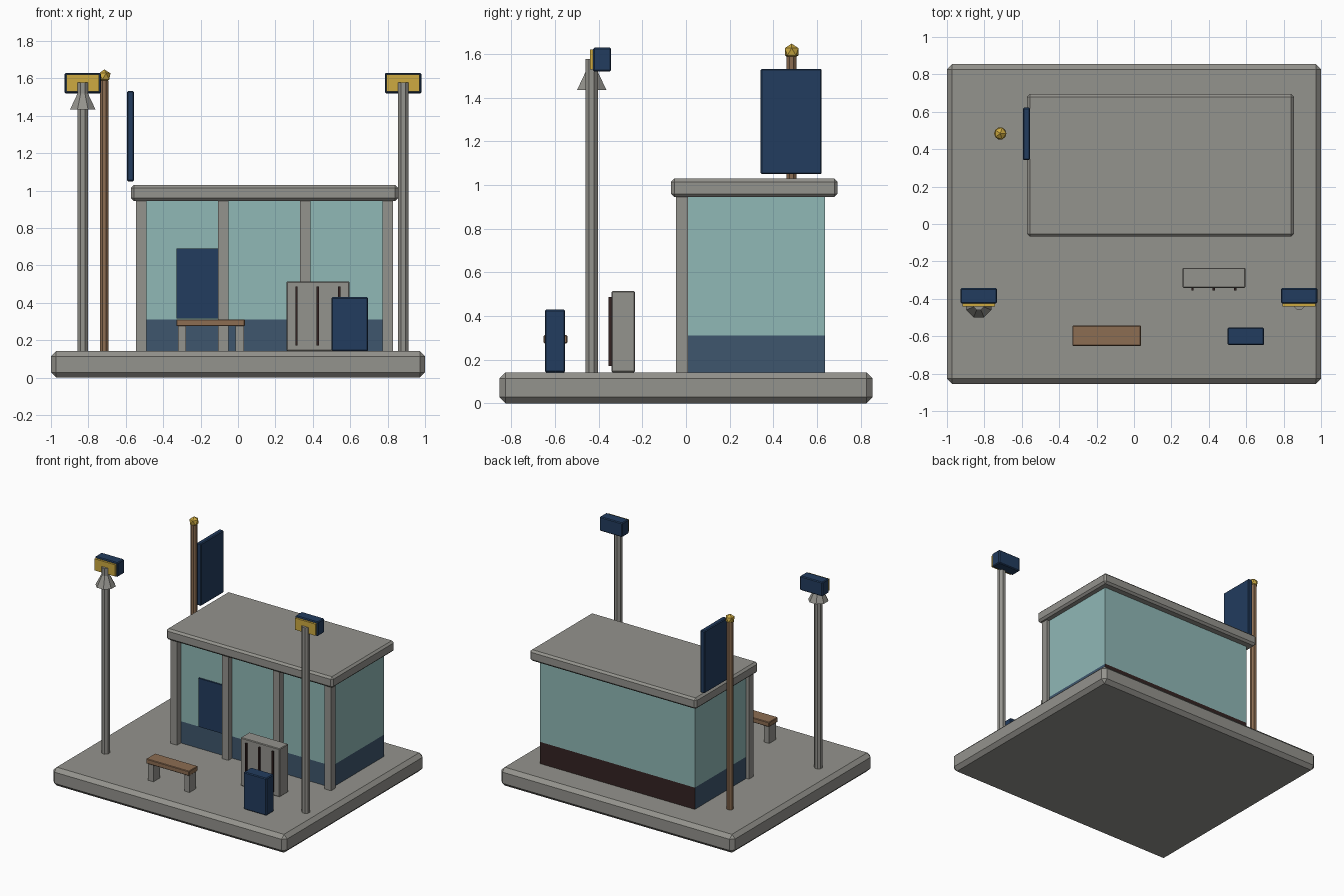
import bpy, bmesh, math
from mathutils import Matrix, Vector

if "Cube" in bpy.data.objects:
    bpy.data.objects.remove(bpy.data.objects["Cube"])


def mat(name, r, g, b):
    m = bpy.data.materials.new(name)
    lin = [((c / 255 + 0.055) / 1.055) ** 2.4 for c in (r, g, b)]
    m.diffuse_color = (*lin, 1)
    m.use_nodes = True
    m.node_tree.nodes["Principled BSDF"].inputs["Base Color"].default_value = m.diffuse_color
    return m


GREY = mat("concrete grey", 148, 147, 141)
GLASS = mat("pale teal glass", 144, 184, 182)
NAVY = mat("navy", 34, 60, 94)
SLATE = mat("slate blue", 62, 86, 109)
DARK = mat("dark maroon", 52, 35, 34)
WOOD = mat("wood brown", 140, 109, 82)
GOLD = mat("gold", 205, 170, 65)


def finish(name, bm, *mats):
    me = bpy.data.meshes.new(name)
    bm.to_mesh(me)
    bm.free()
    for m in mats:
        me.materials.append(m)
    ob = bpy.data.objects.new(name, me)
    bpy.context.collection.objects.link(ob)
    return ob


def box(name, x, y, z, m, bevel=0.0):
    """Box from (min, max) ranges with a one-step chamfer."""
    bm = bmesh.new()
    size = [b - a for a, b in (x, y, z)]
    mid = Vector([(a + b) / 2 for a, b in (x, y, z)])
    bmesh.ops.create_cube(bm, size=1, matrix=Matrix.Translation(mid) @ Matrix.Diagonal((*size, 1)))
    if bevel:
        bmesh.ops.bevel(bm, geom=bm.edges[:], offset=bevel, segments=1, affect='EDGES')
    return finish(name, bm, m)


def cone(name, x, y, z, r1, r2, m, sides=8):
    """Flat-sided pole or cone standing between two heights."""
    bm = bmesh.new()
    mtx = Matrix.Translation((x, y, sum(z) / 2)) @ Matrix.Rotation(math.pi / sides, 4, 'Z')
    bmesh.ops.create_cone(bm, cap_ends=True, segments=sides, radius1=r1, radius2=r2,
                          depth=z[1] - z[0], matrix=mtx)
    return finish(name, bm, m)


G = 0.142  # top of the base slab

# base slab
box("base_slab", (-1, 1), (-0.855, 0.855), (0, G), GREY, 0.028)

# shelter: glass walls, lower band, posts, roof
box("glass_walls", (-0.522, 0.805), (0.0, 0.637), (0.31, 0.95), GLASS)
band = box("lower_wall_band", (-0.522, 0.805), (0.0, 0.637), (G, 0.31), SLATE)
band.data.materials.append(DARK)
for f in band.data.polygons:          # rear of the band is dark
    if f.normal.y > 0.5:
        f.material_index = 1
for i, cx in enumerate((-0.517, -0.078, 0.36, 0.8)):
    box(f"shelter_post_{i + 1}", (cx - 0.028, cx + 0.028), (-0.046, 0.01), (G, 0.95), GREY)
box("roof", (-0.572, 0.855), (-0.068, 0.695), (0.945, 1.03), GREY, 0.015)
box("notice_panel", (-0.33, -0.08), (-0.012, 0.002), (0.315, 0.69), NAVY)

# lamp posts
for side, cx in (("left", -0.83), ("right", 0.883)):
    cone(f"{side}_lamp_post", cx, -0.432, (G, 1.578), 0.03, 0.03, GREY)
    box(f"{side}_lamp_head", (cx - 0.097, cx + 0.097), (-0.425, -0.343), (1.52, 1.63), NAVY, 0.006)
    box(f"{side}_lamp_face", (cx - 0.088, cx + 0.088), (-0.441, -0.42), (1.53, 1.62), GOLD)
cone("horn_speaker", -0.83, -0.432, (1.435, 1.535), 0.073, 0.022, GREY)

# flagpole, finial and hanging banner
cone("banner_pole", -0.715, 0.484, (G, 1.59), 0.025, 0.025, WOOD)
bm = bmesh.new()
bmesh.ops.create_icosphere(bm, subdivisions=1, radius=0.037,
                           matrix=Matrix.Translation((-0.715, 0.484, 1.611)))
finish("pole_finial", bm, GOLD)
box("banner", (-0.594, -0.556), (0.342, 0.622), (1.05, 1.532), NAVY, 0.006)

# bench
box("bench_seat", (-0.33, 0.037), (-0.652, -0.543), (0.275, 0.312), WOOD, 0.004)
for side, x0 in (("left", -0.322), ("right", -0.013)):
    box(f"bench_{side}_leg", (x0, x0 + 0.045), (-0.638, -0.557), (G, 0.277), GREY)

# ticket cabinet with dark slots
box("cabinet", (0.26, 0.595), (-0.341, -0.234), (G, 0.515), GREY, 0.005)
for i, cx in enumerate((0.313, 0.427, 0.541)):
    box(f"cabinet_slot_{i + 1}", (cx - 0.006, cx + 0.006), (-0.355, -0.338), (0.172, 0.487), DARK)

# litter bin
box("litter_bin", (0.5, 0.696), (-0.647, -0.554), (G, 0.43), NAVY, 0.006)
